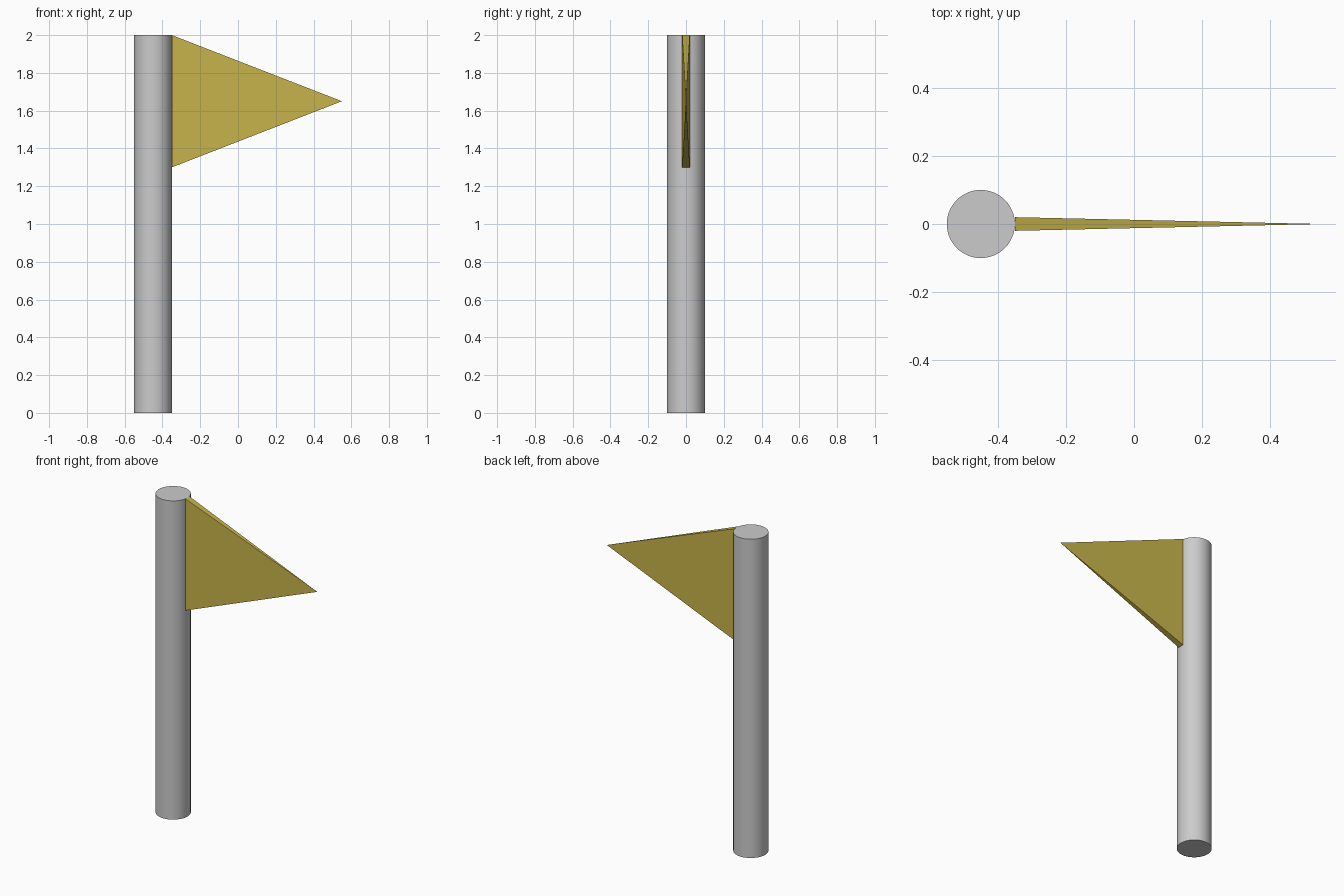
import bpy
import math

if "Cube" in bpy.data.objects:
    bpy.data.objects.remove(bpy.data.objects["Cube"])

# Pole: smooth upright cylinder
bpy.ops.mesh.primitive_cylinder_add(vertices=64, radius=0.1, depth=2, location=(-0.45, 0, 1))
pole = bpy.context.object
pole.name = "pole"
bpy.ops.object.shade_smooth_by_angle(angle=math.radians(30))

# Pennant: thin four-sided pyramid lying sideways, base against the pole
bpy.ops.mesh.primitive_cone_add(vertices=4, radius1=math.sqrt(0.5), radius2=0, depth=0.9,
                                rotation=(0, 0, math.radians(45)))
pennant = bpy.context.object
pennant.name = "pennant"
bpy.ops.object.transform_apply(location=False, rotation=True, scale=False)
pennant.scale = (0.7, 0.04, 1)
pennant.rotation_euler = (0, math.radians(90), 0)
pennant.location = (0.1, 0, 1.65)
bpy.ops.object.transform_apply(location=False, rotation=True, scale=True)

gold = bpy.data.materials.new("gold_cloth")
gold.diffuse_color = (0.58, 0.46, 0.07, 1)
gold.use_nodes = True
gold.node_tree.nodes["Principled BSDF"].inputs["Base Color"].default_value = gold.diffuse_color
pennant.data.materials.append(gold)
